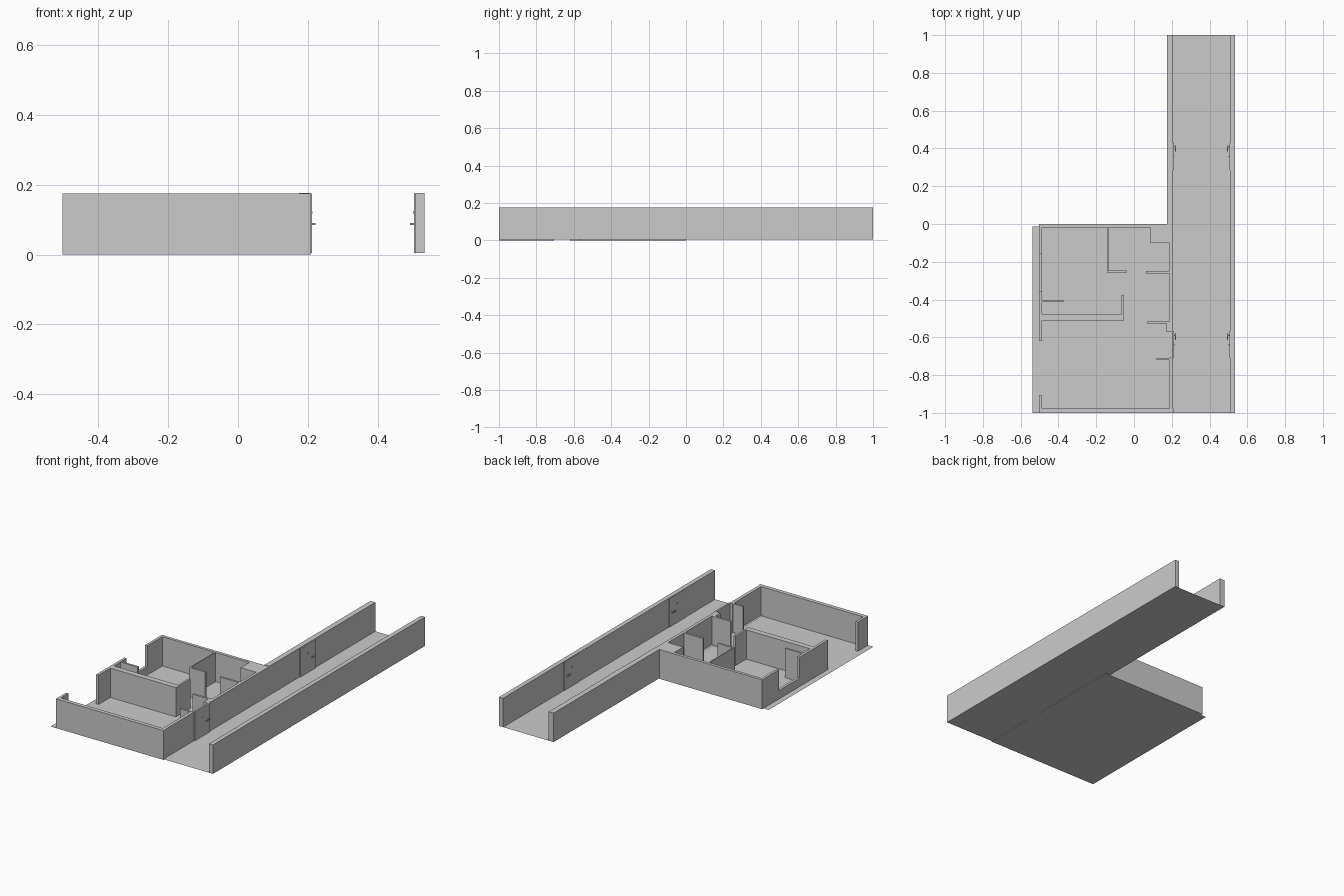
import bpy, bmesh

if "Cube" in bpy.data.objects:
    bpy.data.objects.remove(bpy.data.objects["Cube"])

# One plain grey for the whole model
grey = bpy.data.materials.new("plain_grey")
grey.diffuse_color = (0.6, 0.6, 0.6, 1.0)
grey.use_nodes = True
grey.node_tree.nodes["Principled BSDF"].inputs["Base Color"].default_value = grey.diffuse_color

H = 0.175      # apartment wall height
CZ = 0.004     # corridor floor level
CH = 0.177     # corridor wall top


def finish(name, bm):
    mesh = bpy.data.meshes.new(name)
    bm.to_mesh(mesh)
    bm.free()
    mesh.materials.append(grey)
    obj = bpy.data.objects.new(name, mesh)
    bpy.context.collection.objects.link(obj)
    return obj


def box(name, x0, x1, y0, y1, z0=0.0, z1=H):
    bm = bmesh.new()
    bmesh.ops.create_cube(bm, size=1)
    for v in bm.verts:
        v.co = ((x0 + x1) / 2 + v.co.x * (x1 - x0),
                (y0 + y1) / 2 + v.co.y * (y1 - y0),
                (z0 + z1) / 2 + v.co.z * (z1 - z0))
    return finish(name, bm)


def sheet(name, x0, x1, y0, y1, z):
    bm = bmesh.new()
    bm.faces.new([bm.verts.new(p) for p in
                  ((x0, y0, z), (x1, y0, z), (x1, y1, z), (x0, y1, z))])
    return finish(name, bm)


# Floors
sheet("apartment_floor", -0.538, 0.207, -1.0, -0.012, 0.0)
sheet("corridor_floor", 0.175, 0.535, -1.0, 1.0, CZ)

# Corridor walls
box("corridor_left_wall", 0.175, 0.207, 0.0, 1.0, CZ, CH)
box("corridor_right_wall", 0.508, 0.535, -1.0, 1.0, CZ, CH)

# Outer apartment walls
box("north_wall", -0.503, 0.207, -0.018, 0.0)
box("south_wall", -0.503, 0.209, -1.0, -0.976)
box("east_wall_back", 0.189, 0.207, -0.52, -0.018)
box("east_wall_pier", 0.173, 0.207, -0.573, -0.515)
box("east_wall_front", 0.187, 0.207, -0.976, -0.706)

# West wall: window with a sill at the back, full opening at the front
for i, (y0, y1, top) in enumerate(((-0.16, -0.018, H), (-0.355, -0.16, 0.05),
                                   (-0.62, -0.355, H), (-0.976, -0.905, H))):
    box(f"west_wall_{i + 1}", -0.503, -0.487, y0, y1, 0.0, top)

# Interior partitions and service shaft
box("middle_wall", -0.487, -0.053, -0.51, -0.476)
box("service_shaft", 0.088, 0.189, -0.10, -0.018)
box("bathroom_wall", -0.143, -0.136, -0.257, -0.018)

# Open interior doors
box("living_door", -0.065, -0.053, -0.476, -0.375)
box("bedroom_door", -0.487, -0.373, -0.414, -0.402)
box("bathroom_door", -0.143, -0.037, -0.257, -0.245)
box("kitchen_door", 0.063, 0.189, -0.262, -0.250)
box("hall_door", 0.068, 0.173, -0.527, -0.515)
box("closet_door", 0.120, 0.187, -0.720, -0.709)

# Corridor doors with handle and peephole on both sides
for side, wall_x, d in (("left", 0.207, 1), ("right", 0.508, -1)):
    for tag, y0 in (("front", -0.709), ("back", 0.287)):
        y1 = y0 + 0.142

        def proud(part, a, b, ya, yb, za, zb):
            xa, xb = sorted((wall_x + d * a, wall_x + d * b))
            box(f"{side}_{tag}_{part}", xa, xb, ya, yb, za, zb)

        proud("door", -0.005, 0.005 if d > 0 else 0.003, y0, y1, CZ, H)
        proud("handle_stem", 0.0, 0.012, y1 - 0.026, y1 - 0.020, 0.084, 0.090)
        proud("handle_lever", 0.010, 0.015, y1 - 0.046, y1 - 0.014, 0.084, 0.090)
        proud("peephole", 0.0, 0.007, y0 + 0.067, y0 + 0.073, 0.117, 0.123)
